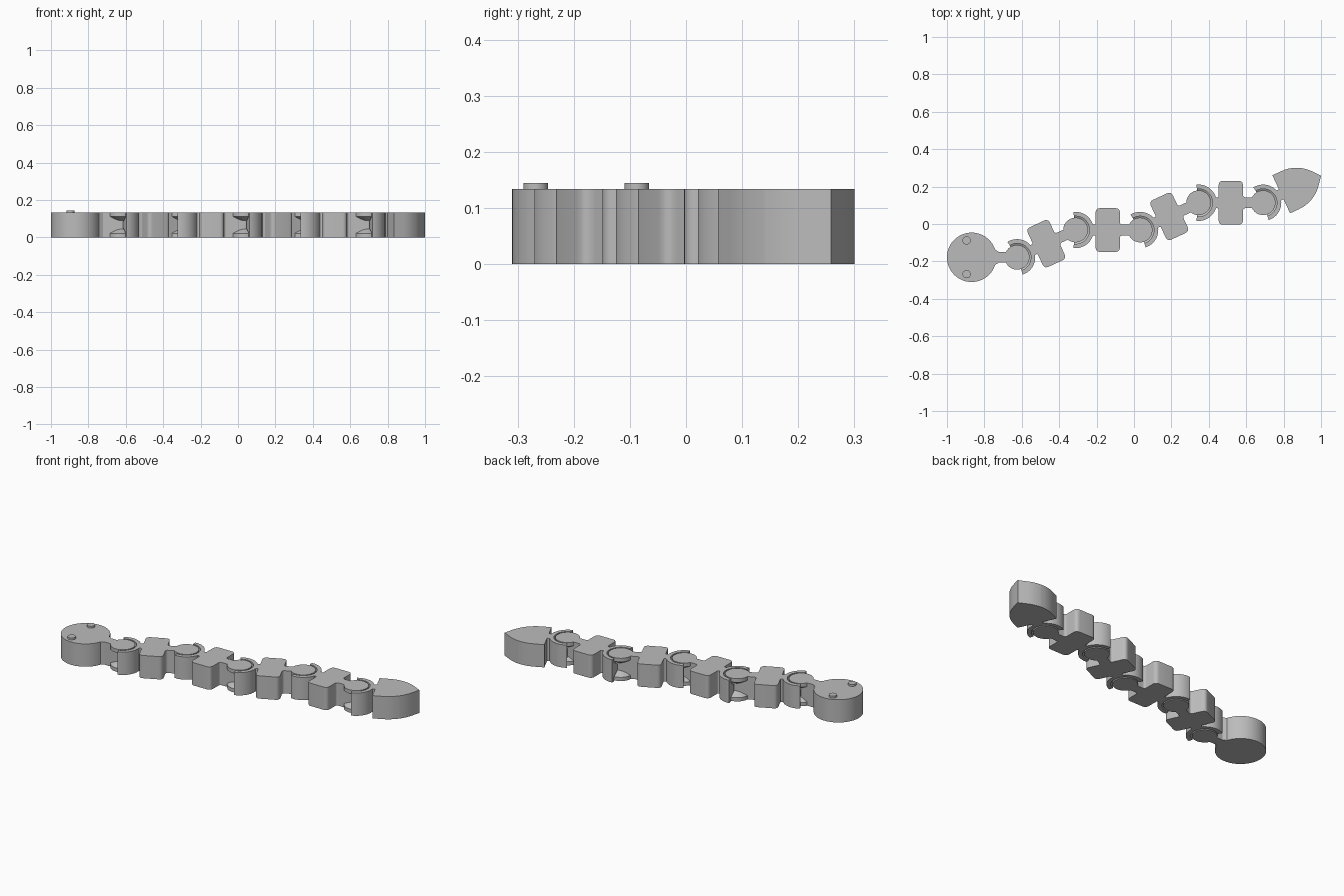
import bpy, bmesh
from math import sin, cos, radians, pi
from mathutils import Vector, Matrix

cube = bpy.data.objects.get("Cube")
if cube:
    bpy.data.objects.remove(cube)

HEIGHT = 0.134   # thickness of the toy
PITCH = 0.345    # distance between joints
BEND = radians(25)
NECK = 0.029     # half width of the necks

grey = bpy.data.materials.new("plain grey")
grey.use_nodes = True
colour = (0.5, 0.5, 0.5, 1)
grey.diffuse_color = colour
grey.node_tree.nodes["Principled BSDF"].inputs["Base Color"].default_value = colour


def finish(bm, name, place):
    bmesh.ops.recalc_face_normals(bm, faces=bm.faces[:])
    mesh = bpy.data.meshes.new(name)
    bm.to_mesh(mesh)
    bm.free()
    mesh.materials.append(grey)
    obj = bpy.data.objects.new(name, mesh)
    obj.matrix_world = place
    bpy.context.collection.objects.link(obj)
    bpy.ops.object.select_all(action='DESELECT')
    obj.select_set(True)
    bpy.context.view_layer.objects.active = obj
    bpy.ops.object.shade_smooth_by_angle(angle=radians(30))
    return obj


def rounded(points, steps=5):
    """Replace each (x, y, radius) corner by a small curve."""
    out = []
    for i, (x, y, r) in enumerate(points):
        p = Vector((x, y))
        if r == 0:
            out.append(p)
            continue
        a = p + (Vector(points[i - 1][:2]) - p).normalized() * r
        b = p + (Vector(points[(i + 1) % len(points)][:2]) - p).normalized() * r
        for k in range(steps + 1):
            t = k / steps
            out.append(a * (1 - t) ** 2 + p * 2 * t * (1 - t) + b * t * t)
    return out


def mirrored(half):
    """Complete an outline across the x axis."""
    return half + [(x, -y, r) for x, y, r in reversed(half) if y]


def slab(name, outline, place, z0=0.0, z1=HEIGHT):
    bm = bmesh.new()
    face = bm.faces.new([bm.verts.new((p[0], p[1], z0)) for p in outline])
    new = bmesh.ops.extrude_face_region(bm, geom=[face])["geom"]
    top = [v for v in new if isinstance(v, bmesh.types.BMVert)]
    bmesh.ops.translate(bm, verts=top, vec=(0, 0, z1 - z0))
    if not face.is_valid or len(bm.faces) < len(outline) + 2:
        bm.faces.new([v for v in bm.verts if v not in top])
    return finish(bm, name, place)


def lathe(name, profile, place, half_angle=pi, steps=48):
    """Turn (radius, z) points; below a full turn the profile is closed."""
    full = half_angle == pi
    bm = bmesh.new()
    rows = []
    for i in range(steps if full else steps + 1):
        a = -half_angle + 2 * half_angle * i / steps
        rows.append([bm.verts.new((r * cos(a), r * sin(a), z)) for r, z in profile])
    n = len(profile)
    for i in range(steps):
        a, b = rows[i], rows[(i + 1) % len(rows)]
        for j in range(n - 1 if full else n):
            k = (j + 1) % n
            bm.faces.new((a[j], b[j], b[k], a[k]))
    if full:
        bm.faces.new([row[0] for row in rows])
        bm.faces.new([row[-1] for row in rows])
    else:
        bm.faces.new(rows[0])
        bm.faces.new(rows[-1])
    return finish(bm, name, place)


def circle(r, x=0, y=0, start=0.0, steps=64):
    return [(x + r * cos(a), y + r * sin(a), 0) for a in
            (start + (2 * pi - 2 * start) * i / steps for i in range(steps + (start > 0)))]


# Joint cross-sections: waisted pin, and the socket that wraps it
pin_profile = [(0.066, 0), (0.066, 0.022), (0.028, 0.045),
               (0.028, HEIGHT - 0.045), (0.066, HEIGHT - 0.022), (0.066, HEIGHT)]
socket_profile = [(0.074, 0), (0.074, 0.026), (0.037, 0.049),
                  (0.037, HEIGHT - 0.049), (0.074, HEIGHT - 0.026),
                  (0.074, HEIGHT), (0.097, HEIGHT), (0.097, 0)]

# Middle link: rounded crossbar with a neck at each end
link_outline = rounded(mirrored([
    (0.085, NECK, 0), (0.107, NECK, 0.008), (0.107, 0.117, 0.025),
    (0.237, 0.117, 0.025), (0.237, NECK, 0.015), (PITCH, NECK, 0)]))

# Tail: flat-sided blade coming to a point
tail_outline = rounded(mirrored([
    (0.085, NECK, 0), (0.107, NECK, 0), (0.107, 0.112, 0),
    (0.21, 0.112, 0.05), (0.285, 0.07, 0.04), (0.342, 0, 0)]))

# Head with its neck and eyes
head_at = Matrix.Translation((-0.868, -0.178, 0))
to_joint = 0.243
head_outline = circle(0.132, start=radians(18)) + [
    (0.145, -NECK, 0), (to_joint, -NECK, 0), (to_joint, NECK, 0), (0.145, NECK, 0)]
slab("head", [p[:2] for p in head_outline], head_at)
for side, y in (("left", 0.09), ("right", -0.09)):
    slab(side + "_eye", circle(0.022, -0.027, y, steps=32), head_at, HEIGHT - 0.01, 0.145)

# Chain of links, bending one way and back
joint = head_at @ Matrix.Translation((to_joint, 0, 0))
heading = [BEND, 0, BEND, 0, BEND]
for i, angle in enumerate(heading, 1):
    place = Matrix.Translation(joint.translation) @ Matrix.Rotation(angle, 4, 'Z')
    lathe(f"joint_pin_{i}", pin_profile, joint)
    lathe(f"joint_socket_{i}", socket_profile, place, radians(97))
    if i < len(heading):
        slab(f"link_{i}", link_outline, place)
    else:
        slab("tail", tail_outline, place)
    joint = place @ Matrix.Translation((PITCH, 0, 0))
